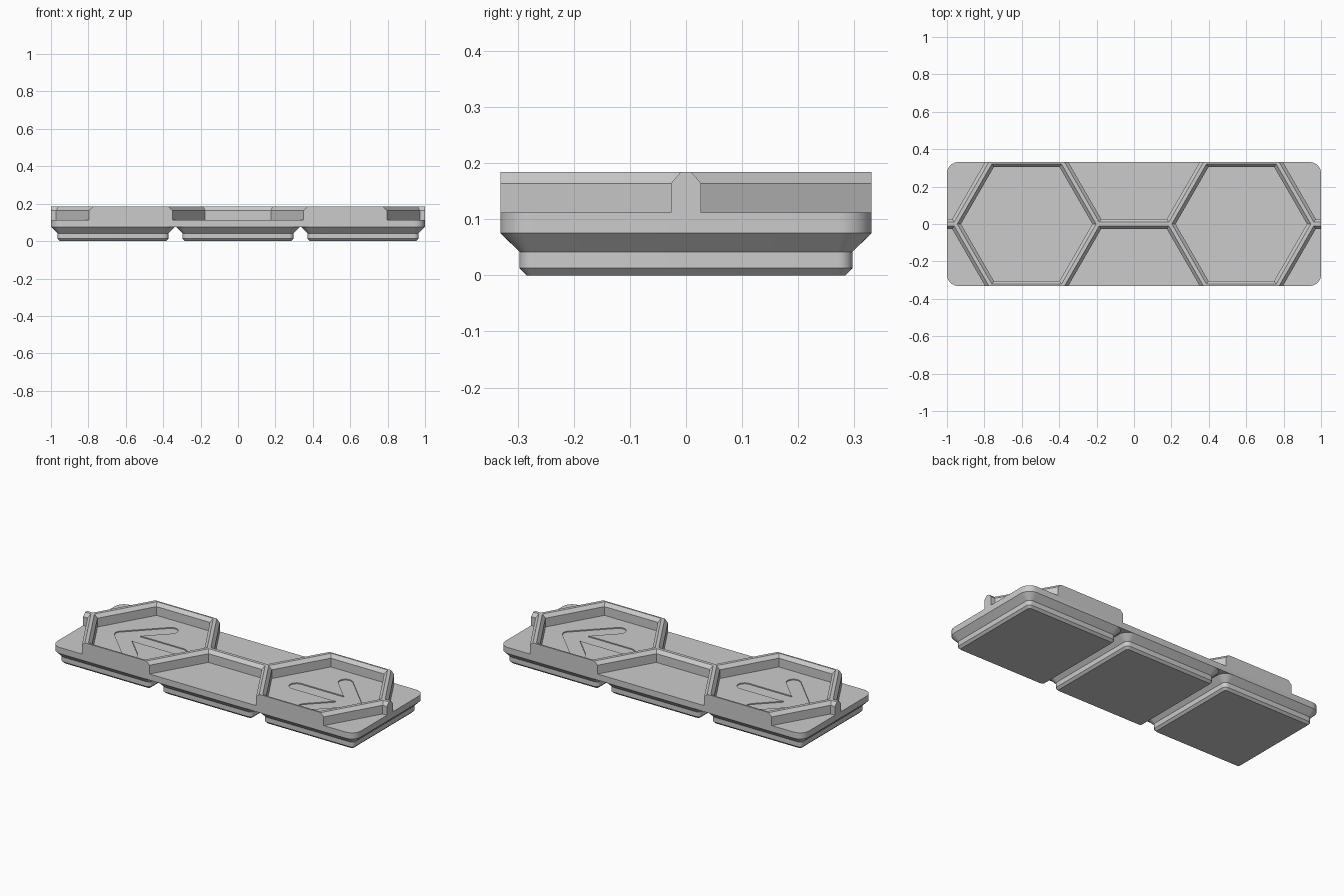
import bpy, bmesh, math

if "Cube" in bpy.data.objects:
    bpy.data.objects.remove(bpy.data.objects["Cube"])

# Key sizes
HALF_Y = 0.331        # half depth of the tray and of one foot
PITCH = 0.669         # spacing of the feet
SIDE = 0.3825         # side of the hexagon grid
APO = SIDE * math.sqrt(3) / 2
Z_SLAB, Z_FLOOR, Z_CHAMFER, Z_TOP = 0.0757, 0.112, 0.164, 0.184

grey = bpy.data.materials.new("light_grey")
grey.diffuse_color = (0.6, 0.6, 0.6, 1)
grey.use_nodes = True
grey.node_tree.nodes["Principled BSDF"].inputs["Base Color"].default_value = grey.diffuse_color


def arc(cx, cy, r, a0, a1, n=8):
    return [(cx + r * math.cos(math.radians(a0 + (a1 - a0) * i / n)),
             cy + r * math.sin(math.radians(a0 + (a1 - a0) * i / n))) for i in range(n + 1)]


def rounded_rect(hx, hy, r):
    pts = []
    for sx, sy, a in ((1, 1, 0), (-1, 1, 90), (-1, -1, 180), (1, -1, 270)):
        pts += arc(sx * (hx - r), sy * (hy - r), r, a, a + 90)
    return pts


def hexagon(apothem, cx, cy):
    r = apothem * 2 / math.sqrt(3)
    return [(cx + r * math.cos(math.radians(60 * i)),
             cy + r * math.sin(math.radians(60 * i))) for i in range(6)]


def loft(bm, sections):
    """Closed solid through matching outlines, given as (points, z)."""
    rings = [[bm.verts.new((x, y, z)) for x, y in pts] for pts, z in sections]
    bm.faces.new(rings[0][::-1])
    bm.faces.new(rings[-1])
    n = len(rings[0])
    for a, b in zip(rings, rings[1:]):
        for i in range(n):
            j = (i + 1) % n
            bm.faces.new((a[i], a[j], b[j], b[i]))


def make(name, solids):
    bm = bmesh.new()
    for sections in solids:
        loft(bm, sections)
    bmesh.ops.recalc_face_normals(bm, faces=bm.faces)
    mesh = bpy.data.meshes.new(name)
    bm.to_mesh(mesh)
    bm.free()
    mesh.materials.append(grey)
    ob = bpy.data.objects.new(name, mesh)
    bpy.context.collection.objects.link(ob)
    return ob


def finish(ob):
    bpy.ops.object.select_all(action='DESELECT')
    ob.select_set(True)
    bpy.context.view_layer.objects.active = ob
    for m in list(ob.modifiers):
        bpy.ops.object.modifier_apply(modifier=m.name)
    bpy.ops.object.shade_smooth_by_angle(angle=math.radians(30))


# Three stepped feet
foot = [(rounded_rect(h, h, r), z) for h, r, z in (
    (0.2837, 0.0127, 0), (0.2965, 0.0255, 0.0128),
    (0.2965, 0.0255, 0.0415), (HALF_Y, 0.06, Z_SLAB))]
for i, label in enumerate(("left_foot", "middle_foot", "right_foot")):
    cx = (i - 1) * PITCH
    finish(make(label, [[([(x + cx, y) for x, y in pts], z) for pts, z in foot]]))

# Tray block, from which the hexagonal pockets are cut to leave chamfered walls
outline = rounded_rect(1, HALF_Y, 0.06)
tray = make("hexagon_tray", [[(outline, Z_SLAB), (outline, Z_TOP)]])

centres = [(s * 1.5 * SIDE, 0) for s in (-1, 1)]
centres += [(x * SIDE, s * APO) for x in (-3, 0, 3) for s in (-1, 1)]
pockets = make("pocket_cutter", [
    [(hexagon(APO - wall, cx, cy), z) for wall, z in (
        (0.027, Z_FLOOR), (0.027, Z_CHAMFER), (0.0095, Z_TOP), (0.0095, Z_TOP + 0.03))]
    for cx, cy in centres])

# Outward-pointing engraved arrows with rounded strokes
R, TIP, TAIL, BARB = 0.04, 0.765, 0.385, 0.19
half = arc(TAIL, 0, R, 180, 90) + [(TIP - (1 + math.sqrt(2)) * R, R)]
half += arc(TIP - BARB, BARB, R, 225, 45) + arc(TIP, 0, R, 45, 0, 4)
arrow = half + [(x, -y) for x, y in half[-2:0:-1]]
arrows = make("arrow_cutter", [
    [([(s * x, y) for x, y in arrow], z) for z in (Z_FLOOR - 0.006, Z_FLOOR + 0.02)]
    for s in (-1, 1)])

for cutter in (pockets, arrows):
    mod = tray.modifiers.new(cutter.name, 'BOOLEAN')
    mod.operation = 'DIFFERENCE'
    mod.solver = 'EXACT'
    mod.object = cutter
    cutter.hide_render = True
finish(tray)
for cutter in (pockets, arrows):
    bpy.data.objects.remove(cutter)
